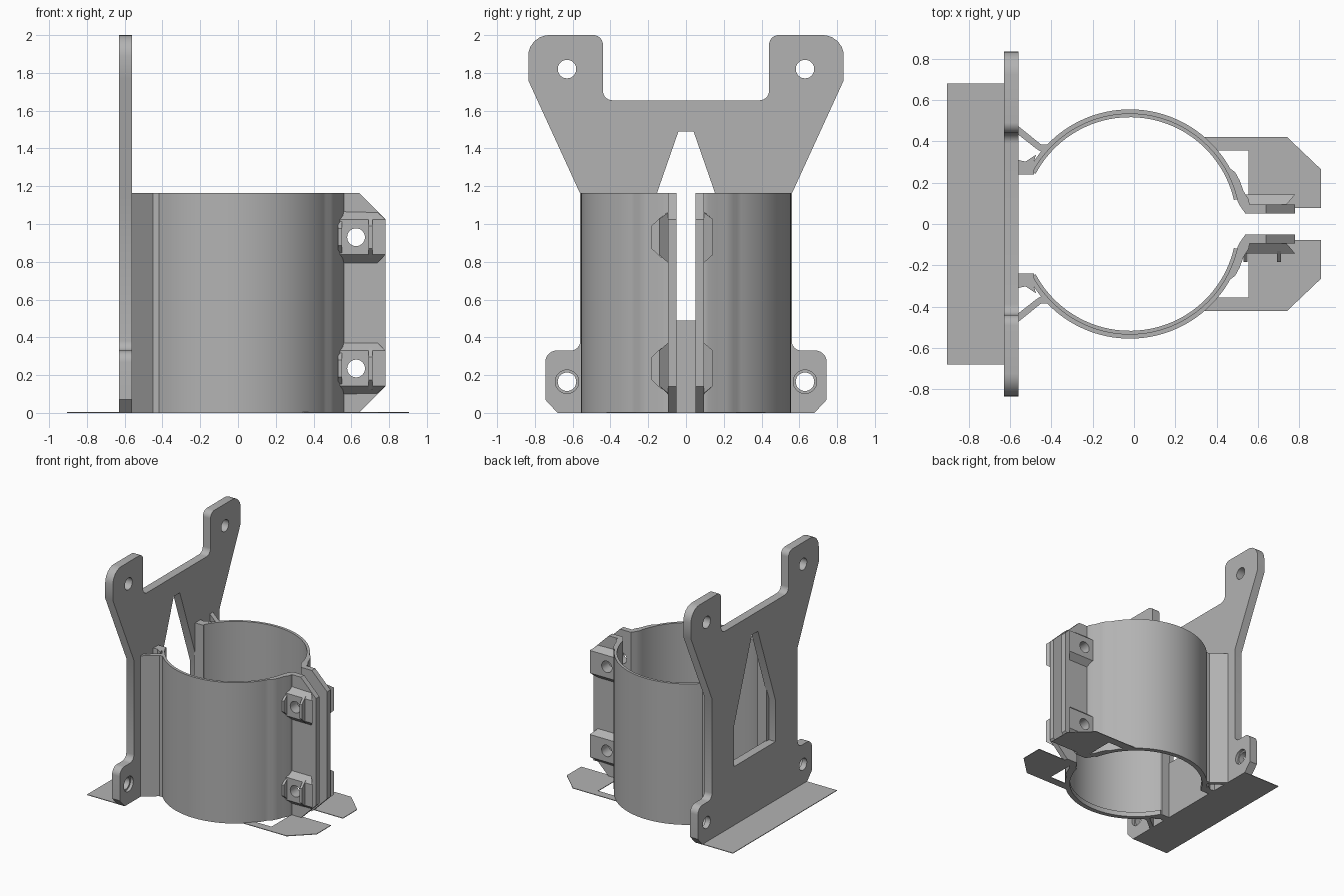
import bpy, bmesh, math
from mathutils import Vector

cube = bpy.data.objects.get("Cube")
if cube:
    bpy.data.objects.remove(cube)

grey = bpy.data.materials.new("plain grey")
grey.use_nodes = True
grey.diffuse_color = (0.45, 0.45, 0.45, 1)
grey.node_tree.nodes["Principled BSDF"].inputs["Base Color"].default_value = grey.diffuse_color


def rounded(points, steps=6):
    """Fillet the corners of an outline; points are (a, b) or (a, b, radius)."""
    out = []
    for i, p in enumerate(points):
        c = Vector(p[:2])
        if len(p) < 3:
            out.append(c)
            continue
        u = (Vector(points[i - 1][:2]) - c).normalized()
        v = (Vector(points[(i + 1) % len(points)][:2]) - c).normalized()
        half = u.angle(v) / 2
        centre = c + (u + v).normalized() * p[2] / math.sin(half)
        tangent = p[2] / math.tan(half)
        start, end = c + u * tangent - centre, c + v * tangent - centre
        for k in range(steps + 1):
            t = k / steps
            out.append(centre + start.lerp(end, t).normalized() * p[2])
    return out


def prism(name, outline, axis, lo, hi):
    """Extrude an outline along an axis between two positions."""
    place = {"x": lambda a, b, d: (d, a, b),
             "y": lambda a, b, d: (a, d, b),
             "z": lambda a, b, d: (a, b, d)}[axis]
    bm = bmesh.new()
    low = [bm.verts.new(place(p[0], p[1], lo)) for p in outline]
    high = [bm.verts.new(place(p[0], p[1], hi)) for p in outline]
    bm.faces.new(low)
    bm.faces.new(high)
    n = len(outline)
    for i in range(n):
        j = (i + 1) % n
        bm.faces.new((low[i], low[j], high[j], high[i]))
    bmesh.ops.recalc_face_normals(bm, faces=bm.faces)
    mesh = bpy.data.meshes.new(name)
    bm.to_mesh(mesh)
    bm.free()
    obj = bpy.data.objects.new(name, mesh)
    bpy.context.collection.objects.link(obj)
    mesh.materials.append(grey)
    return obj


def circle(a, b, r, n=32):
    return arc(a, b, r, 0, 360 - 360 / n, n - 1)


def arc(a, b, r, start, end, n):
    angles = [math.radians(start + (end - start) * k / n) for k in range(n + 1)]
    return [(a + r * math.cos(t), b + r * math.sin(t)) for t in angles]


def bake(obj):
    mesh = bpy.data.meshes.new_from_object(
        obj.evaluated_get(bpy.context.evaluated_depsgraph_get()))
    obj.modifiers.clear()
    obj.data = mesh


def cut(obj, cutters):
    for c in cutters:
        mod = obj.modifiers.new("cut", "BOOLEAN")
        mod.operation, mod.solver, mod.object = "DIFFERENCE", "EXACT", c
    bake(obj)
    for c in cutters:
        bpy.data.objects.remove(c)


def mirror(obj):
    mod = obj.modifiers.new("mirror", "MIRROR")
    mod.use_axis = (False, True, False)
    mod.use_mirror_merge = False
    bake(obj)


def smooth(obj):
    bpy.ops.object.select_all(action="DESELECT")
    obj.select_set(True)
    bpy.context.view_layer.objects.active = obj
    bpy.ops.object.shade_smooth_by_angle(angle=math.radians(25))


def both_sides(half):
    return half + [(-p[0],) + tuple(p[1:]) for p in reversed(half)]


# Mounting plate with four lugs and a pointed window
BACK, FACE, TOP = -0.63, -0.56, 1.165
plate = prism("mounting_plate", rounded(both_sides([
    (0.68, 0), (0.745, 0.07), (0.745, 0.33, 0.06), (0.56, 0.33, 0.05),
    (0.56, 1.16), (0.835, 1.76), (0.835, 2.0, 0.11), (0.44, 2.0, 0.05),
    (0.44, 1.655, 0.05)])), "x", BACK, FACE)
cutters = [prism("window_cutter", both_sides(
    [(0.27, 0.49), (0.27, 0.83), (0.04, 1.49)]), "x", BACK - 0.1, FACE + 0.1)]
for y in (-0.63, 0.63):
    for z in (0.165, 1.82):
        cutters.append(prism("hole_cutter", circle(y, z, 0.049), "x", BACK - 0.1, FACE + 0.1))
    cutters.append(prism("recess_cutter", circle(y, 0.165, 0.062), "x", FACE - 0.025, FACE + 0.1))
cut(plate, cutters)
smooth(plate)

# Split clamp sleeve, flared at the front to meet the ears
CX, OUTER, INNER = -0.02, 0.555, 0.533
sleeve = prism("clamp_sleeve",
               arc(CX, 0, OUTER, 152, 29, 44)
               + [(0.49, 0.25), (0.512, 0.21), (0.53, 0.16), (0.555, 0.12), (0.56, 0.095),
                  (0.56, 0.05), (0.54, 0.05), (0.515, 0.085)]
               + arc(CX, 0, INNER, 12, 152, 48), "z", 0, TOP)
mirror(sleeve)
smooth(sleeve)

# Thin stop lip around the sleeve's bottom edge
lip = prism("bottom_lip", arc(CX, 0, INNER + 0.008, 152, 13, 44)
            + arc(CX, 0, 0.517, 13, 152, 44), "z", 0, 0.04)
mirror(lip)
smooth(lip)

# Webs joining the sleeve to the plate
mirror(prism("inner_web", [(-0.57, 0.24), (-0.485, 0.24), (-0.485, 0.3), (-0.475, 0.335),
                           (-0.525, 0.302), (-0.57, 0.312)], "z", 0, TOP))
mirror(prism("outer_web", [(-0.57, 0.482), (-0.45, 0.385), (-0.41, 0.385), (-0.44, 0.345),
                           (-0.47, 0.362), (-0.57, 0.44)], "z", 0, TOP))

# Clamp ears with bevelled bolt bosses
HOLES = (0.235, 0.93)
ear = prism("clamp_ear", [(0.55, 0), (0.64, 0), (0.78, 0.14), (0.78, 1.025),
                          (0.64, TOP), (0.55, TOP)], "y", 0.05, 0.095)
cut(ear, [prism("bolt_cutter", circle(0.625, z, 0.047), "y", 0, 0.3) for z in HOLES])
mirror(ear)
smooth(ear)
for name, z in zip(("lower_boss", "upper_boss"), HOLES):
    boss = prism(name, [(0.09, z - 0.14), (0.143, z - 0.092),
                        (0.143, z + 0.095), (0.09, z + 0.14)], "x", 0.535, 0.78)
    # Slope the outer end, trimmed to the ear's bevelled corners
    for v in boss.data.vertices:
        if v.co.x > 0.7 and v.co.y < 0.1:
            v.co.x = 0.735
            v.co.z = min(max(v.co.z, 0.1), 1.065)
    cut(boss, [prism("bolt_cutter", circle(0.625, z, 0.047), "y", 0, 0.3)])
    mirror(boss)
    smooth(boss)

# Nut retaining tabs on one side
for z in HOLES:
    for x, h in ((0.53, 0.065), (0.692, 0.08)):
        prism("nut_tab", [(-0.13, z - h - 0.03), (-0.183, z - h + 0.02),
                          (-0.183, z + h - 0.02), (-0.13, z + h + 0.03)], "x", x, x + 0.02)

# Paper-thin feet on the ground
THIN = 0.005
prism("rear_foot", [(-0.905, -0.68), (-0.62, -0.68), (-0.62, 0.68), (-0.905, 0.68)], "z", 0, THIN)
mirror(prism("front_foot", [(0.33, 0.422), (0.74, 0.422), (0.905, 0.265), (0.905, 0.077),
                            (0.555, 0.077), (0.555, 0.355), (0.40, 0.355)], "z", 0, THIN))
